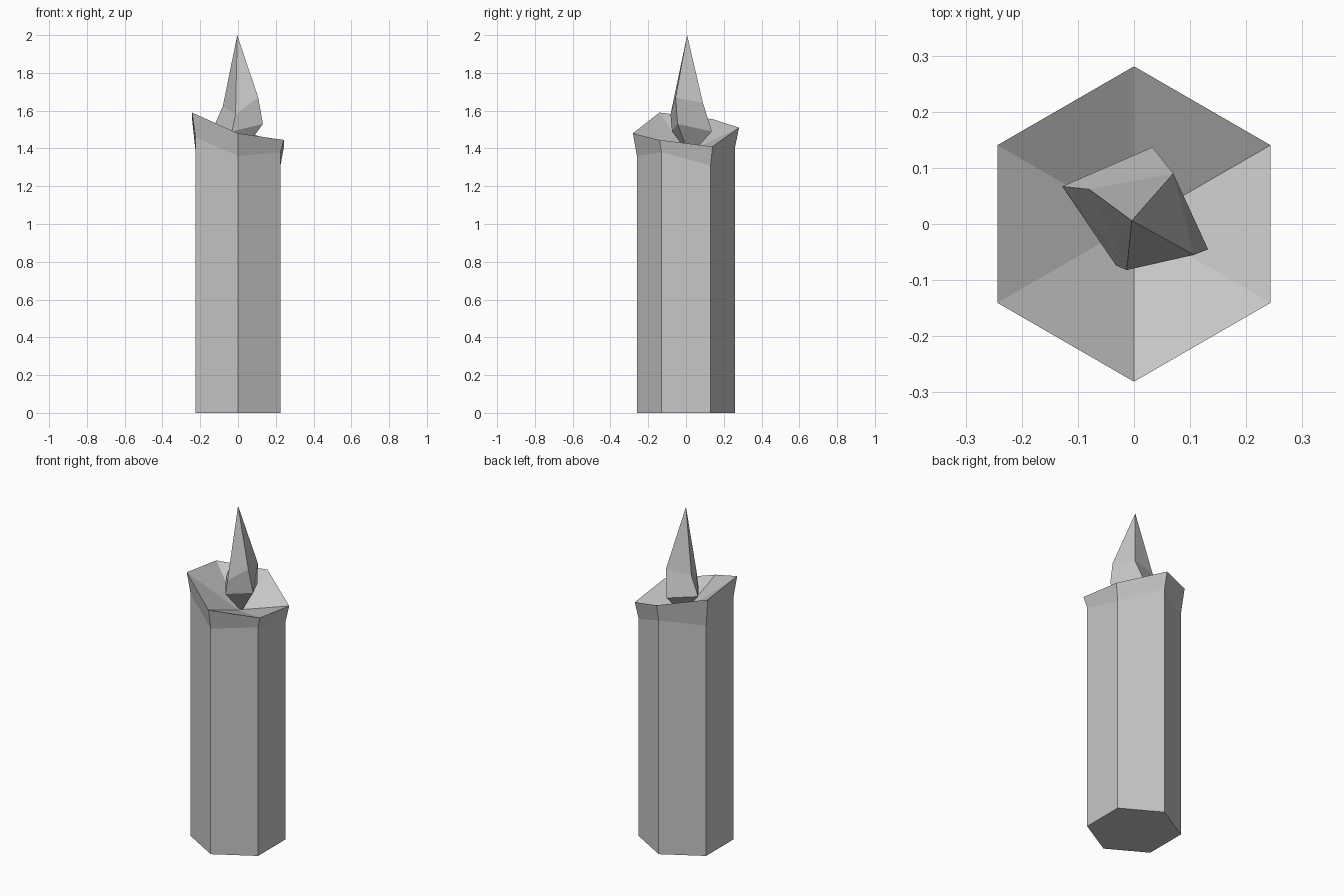
import bpy, bmesh, math

if "Cube" in bpy.data.objects:
    bpy.data.objects.remove(bpy.data.objects["Cube"])

grey = bpy.data.materials.new("plain grey")
grey.diffuse_color = (0.57, 0.57, 0.57, 1)
grey.use_nodes = True
grey.node_tree.nodes["Principled BSDF"].inputs["Base Color"].default_value = grey.diffuse_color


def hexagon(radius, heights):
    """Hexagon ring starting at the front corner, counter-clockwise from above."""
    return [(radius * math.sin(i * math.pi / 3), -radius * math.cos(i * math.pi / 3), z)
            for i, z in enumerate(heights)]


def loft(name, rings, bottom=None, top=None):
    """Skin rings from bottom to top; ends close on a point, or flat if None."""
    bm = bmesh.new()
    loops = [[bm.verts.new(p) for p in ring] for ring in rings]
    n = len(loops[0])
    for lower, upper in zip(loops, loops[1:]):
        for i in range(n):
            j = (i + 1) % n
            bm.faces.new((lower[i], lower[j], upper[j], upper[i]))
    for loop, point in ((loops[0][::-1], bottom), (loops[-1], top)):
        if point is None:
            bm.faces.new(loop)
        else:
            tip = bm.verts.new(point)
            for i in range(n):
                bm.faces.new((loop[i], loop[(i + 1) % n], tip))
    bmesh.ops.recalc_face_normals(bm, faces=bm.faces)
    mesh = bpy.data.meshes.new(name)
    bm.to_mesh(mesh)
    bm.free()
    mesh.materials.append(grey)
    obj = bpy.data.objects.new(name, mesh)
    bpy.context.collection.objects.link(obj)
    return obj


# Wax column: straight sides, uneven flared rim, dished top
loft("candle_body", [
    hexagon(0.26, [0] * 6),
    hexagon(0.26, [1.36, 1.38, 1.31, 1.41, 1.39, 1.46]),
    hexagon(0.281, [1.48, 1.445, 1.41, 1.51, 1.555, 1.59]),
], top=(0, 0, 1.375))

# Flame: irregular four-sided spike, widest near its base
loft("flame", [
    [(-0.032, -0.074, 1.49), (0.132, -0.045, 1.53), (0.033, 0.137, 1.49), (-0.128, 0.067, 1.515)],
    [(-0.013, -0.082, 1.58), (0.107, -0.055, 1.67), (0.07, 0.09, 1.64), (-0.08, 0.062, 1.625)],
], bottom=(0.01, 0.02, 1.36), top=(-0.004, 0.006, 2.0))
